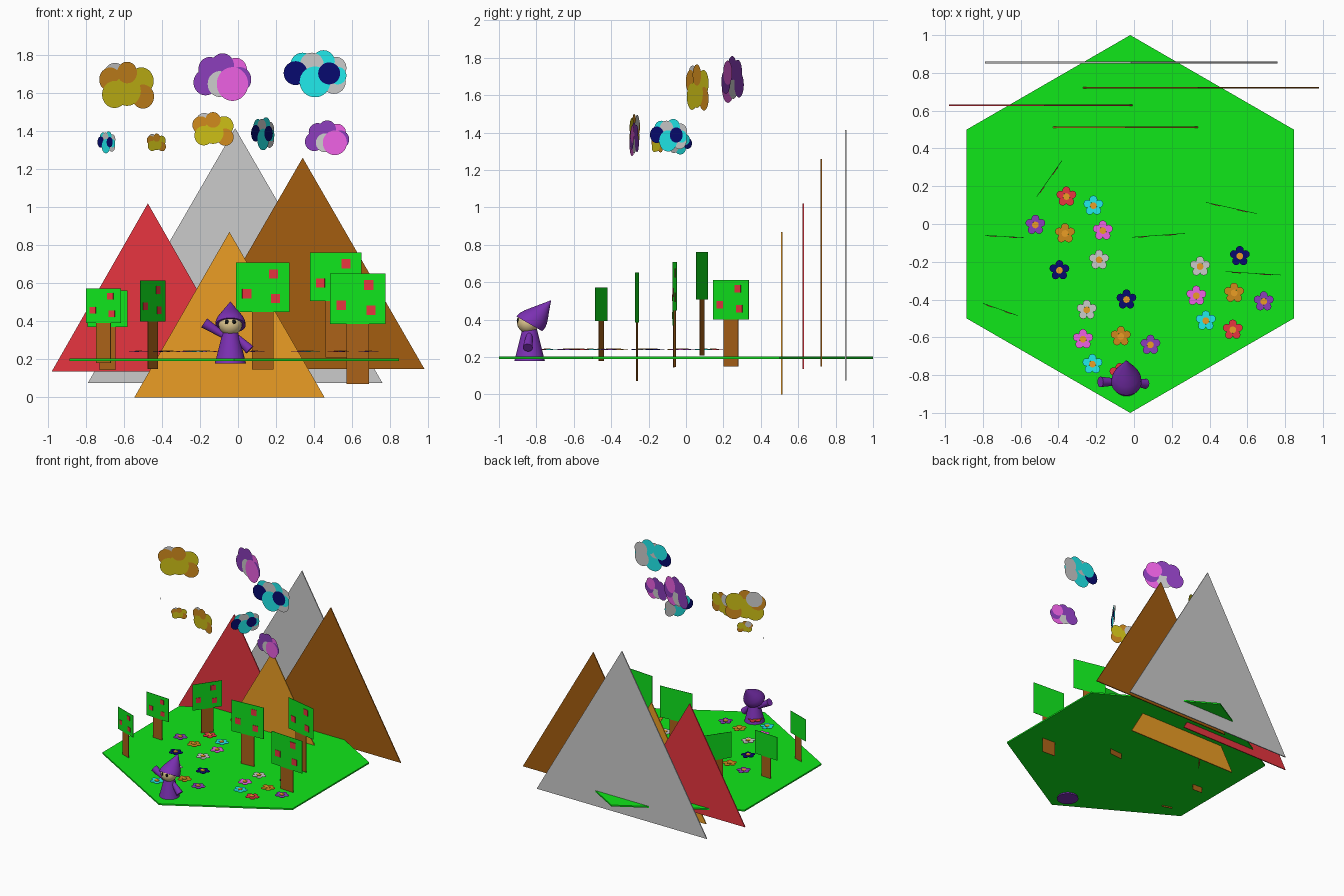
import bpy, bmesh
from math import sin, cos, pi, hypot
from mathutils import Matrix, Vector

if "Cube" in bpy.data.objects:
    bpy.data.objects.remove(bpy.data.objects["Cube"])

COL = dict(green=(.005, .80, .01), leaf=(.005, .78, .012), bark=(.40, .12, .009), red=(.80, .035, .05),
           brown=(.37, .11, .005), gold=(.83, .34, .018), orange=(.62, .25, .012), olive=(.60, .51, .008),
           purple=(.26, .048, .50), pink=(.85, .12, .77), cyan=(.015, .83, .84), navy=(.002, .003, .16),
           robe=(.20, .03, .45), skin=(.80, .62, .30), black=(.005, .005, .005), grey=(.7, .7, .7))
MATS = {}


def mat(c):
    if c not in MATS:
        MATS[c] = bpy.data.materials.new(c)
        MATS[c].diffuse_color = (*COL[c], 1)
    return MATS[c]


def finish(name, bm, colours):
    me = bpy.data.meshes.new(name)
    bm.to_mesh(me)
    bm.free()
    for c in colours:
        me.materials.append(mat(c))
    ob = bpy.data.objects.new(name, me)
    bpy.context.collection.objects.link(ob)
    return ob


def disc(x, y, r, n=32):
    return [(x + r * sin(2 * pi * i / n), y + r * cos(2 * pi * i / n)) for i in range(n)]


def rect(x, y, w, h):
    return [(x - w / 2, y - h / 2), (x + w / 2, y - h / 2), (x + w / 2, y + h / 2), (x - w / 2, y + h / 2)]


def flat(name, frame, shapes, thick=0.0):
    """Cut-out made of 2D outlines: (points, colour, layer height)."""
    bm = bmesh.new()
    cols = list(dict.fromkeys(s[1] for s in shapes))
    for pts, c, off in shapes:
        f = bm.faces.new([bm.verts.new((x, y, off - thick / 2)) for x, y in pts])
        f.material_index = cols.index(c)
        if thick:
            ret = bmesh.ops.extrude_face_region(bm, geom=[f], use_keep_orig=True)
            bmesh.ops.translate(bm, vec=(0, 0, thick),
                                verts=[v for v in ret['geom'] if isinstance(v, bmesh.types.BMVert)])
    if thick:
        bmesh.ops.recalc_face_normals(bm, faces=bm.faces)
    bm.transform(frame)
    return finish(name, bm, cols)


def upright(p, q, z):
    """Frame standing between plan points p and q: local x along, y up, z to the front."""
    d = Vector((q[0] - p[0], q[1] - p[1], 0)).normalized()
    up = Vector((0, 0, 1))
    m = Matrix((d, up, d.cross(up))).transposed().to_4x4()
    m.translation = ((p[0] + q[0]) / 2, (p[1] + q[1]) / 2, z)
    return m


# hexagonal meadow
flat("meadow", Matrix.Translation((-.02, 0, .197)), [(disc(0, 0, 1, 6), "green", 0)], .012)

# triangular mountains: left, right, y, base z, top z
for name, c, x0, x1, y, z0, z1 in [
        ("grey_mountain", "grey", -.79, .76, .855, .075, 1.415),
        ("brown_mountain", "brown", -.30, .98, .722, .15, 1.26),
        ("red_mountain", "red", -.98, .032, .628, .135, 1.02),
        ("gold_mountain", "gold", -.545, .455, .513, 0, .87)]:
    w = (x1 - x0) / 2
    flat(name, upright((x0, y), (x1, y), z0), [([(-w, 0), (w, 0), (0, z1 - z0)], c, 0)], .008)

# trees: plan ends of the crown and the crown's lower edge
for i, (p, q, z) in enumerate([
        ((-.515, .145), (-.382, .335), .40), ((-.01, -.07), (.27, -.05), .45),
        ((.38, .115), (.65, .055), .507), ((.485, -.252), (.775, -.27), .385),
        ((-.79, -.06), (-.582, -.072), .37), ((-.80, -.42), (-.615, -.485), .392)]):
    L = hypot(q[0] - p[0], q[1] - p[1])
    h = .92 * L
    shapes = [(rect(0, h / 2, L, h), "leaf", 0), (rect(0, -.54 * L, .41 * L, 1.08 * L), "bark", 0)]
    shapes += [(rect((u - .5) * L, v * h, .17 * L, .19 * h), "red", .003)
               for u, v in ((.70, .77), (.2, .37), (.74, .27))]
    flat(f"tree_{i + 1}", upright(p, q, z), shapes, .003)

# clouds: overlapping discs, (x, y, radius, colour) in half-widths
WARM = [(-.43, .35, .4, "grey"), (-.6, .2, .4, "orange"), (-.45, -.3, .45, "olive"), (.52, .15, .45, "olive"),
        (.58, -.37, .4, "orange"), (0, -.18, .5, "olive"), (0, .43, .36, "orange")]
VIOLET = [(.45, .25, .4, "pink"), (.6, -.05, .4, "purple"), (-.45, .28, .4, "purple"),
          (-.6, -.15, .42, "purple"), (0, .4, .4, "purple"), (-.1, -.2, .42, "grey"), (.35, -.2, .55, "pink")]
COOL = [(.65, .2, .35, "grey"), (.6, -.25, .38, "grey"), (.72, -.05, .28, "cyan"), (-.4, .3, .38, "cyan"),
        (.27, .4, .36, "cyan"), (-.1, .3, .38, "grey"), (-.62, .03, .38, "navy"), (0, -.25, .49, "cyan"),
        (.45, .02, .35, "navy")]
for i, (kind, p, q, z) in enumerate([
        (WARM, (-.73, 0), (-.44, .125), 1.64), (WARM, (-.48, -.185), (-.38, -.12), 1.34),
        (WARM, (-.24, -.245), (-.02, -.30), 1.41), (VIOLET, (-.23, .31), (.07, .19), 1.68),
        (VIOLET, (.355, -.25), (.585, -.30), 1.362), (COOL, (.24, -.145), (.57, -.145), 1.70),
        (COOL, (.065, -.19), (.19, .005), 1.385), (COOL, (-.735, .035), (-.645, -.09), 1.34)]):
    s = hypot(q[0] - p[0], q[1] - p[1]) / 2
    flat(f"cloud_{i + 1}", upright(p, q, z),
         [(disc(x * s, y * s, r * s), c, k * .0008) for k, (x, y, r, c) in enumerate(kind)])

# three bunches of seven flowers
BUNCH = [("grey", 0, 0), ("navy", .21, .055), ("pink", -.02, -.155), ("orange", .18, -.14),
         ("purple", .337, -.185), ("cyan", .03, -.287), ("red", .173, -.335)]
for b, (bx, by, s) in enumerate([(-.25, -.455, 1), (.35, -.225, 1), (-.185, -.19, -1)]):
    for c, x, y in BUNCH:
        shapes = [(disc(.033 * sin(a), .033 * cos(a), .021, 12), c, k * .0008)
                  for k, a in enumerate(2 * pi * j / 5 for j in range(5))]
        shapes.append((disc(0, 0, .018, 12), "gold", .006))
        flat(f"{c}_flower_{b + 1}", Matrix.Translation((bx + s * x, by + s * y, .239)), shapes, .003)


# small robed figure
def smooth(ob):
    bpy.ops.object.select_all(action='DESELECT')
    ob.select_set(True)
    bpy.context.view_layer.objects.active = ob
    bpy.ops.object.shade_smooth_by_angle(angle=.7)


def cone(name, a, b, r1, r2, c):
    a, b = Vector(a), Vector(b)
    bm = bmesh.new()
    m = Matrix.Translation((a + b) / 2) @ (b - a).to_track_quat('Z', 'Y').to_matrix().to_4x4()
    bmesh.ops.create_cone(bm, cap_ends=True, segments=32, radius1=r1, radius2=r2, depth=(b - a).length, matrix=m)
    smooth(finish(name, bm, [c]))


def ball(name, p, scale, c):
    bm = bmesh.new()
    bmesh.ops.create_uvsphere(bm, u_segments=28, v_segments=16, radius=1,
                              matrix=Matrix.Translation(p) @ Matrix.Diagonal((*scale, 1)))
    smooth(finish(name, bm, [c]))


X, Y = -.04, -.836
cone("robe", (X, Y, .178), (X, Y, .36), .082, .036, "robe")
ball("head", (X, Y - .008, .388), (.063, .06, .062), "skin")
for side, s in (("left", -1), ("right", 1)):
    ball(f"{side}_eye", (X + s * .019, Y - .062, .397), (.010, .007, .013), "black")
cone("raised_arm", (-.06, Y, .315), (-.178, Y, .392), .014, .028, "robe")
cone("lowered_arm", (-.02, Y, .33), (.062, Y - .01, .25), .014, .027, "robe")

# pointed hood leaning back: rings of shrinking radius, sheared towards the tip
base, tip = Vector((X, -.838, .378)), Vector((X, -.722, .503))
bm = bmesh.new()
rings = [[bm.verts.new((r * sin(2 * pi * i / 32), r * cos(2 * pi * i / 32), t)) for i in range(32)]
         for t, r in ((0, .08), (.15, .078), (.3, .069), (.5, .050), (.75, .025), (1, .001))]
for a, b in zip(rings, rings[1:]):
    for i in range(32):
        bm.faces.new((a[i], a[i - 1], b[i - 1], b[i]))
bm.faces.new(rings[0])
m = Matrix((Vector((1, 0, 0)), Vector((0, .87, -.5)), tip - base)).transposed().to_4x4()
m.translation = base
bm.transform(m)
bmesh.ops.recalc_face_normals(bm, faces=bm.faces)
smooth(finish("hood", bm, ["robe"]))

for m in bpy.data.materials:
    if m.users and not m.is_grease_pencil:
        m.use_nodes = True
        m.node_tree.nodes["Principled BSDF"].inputs["Base Color"].default_value = m.diffuse_color
